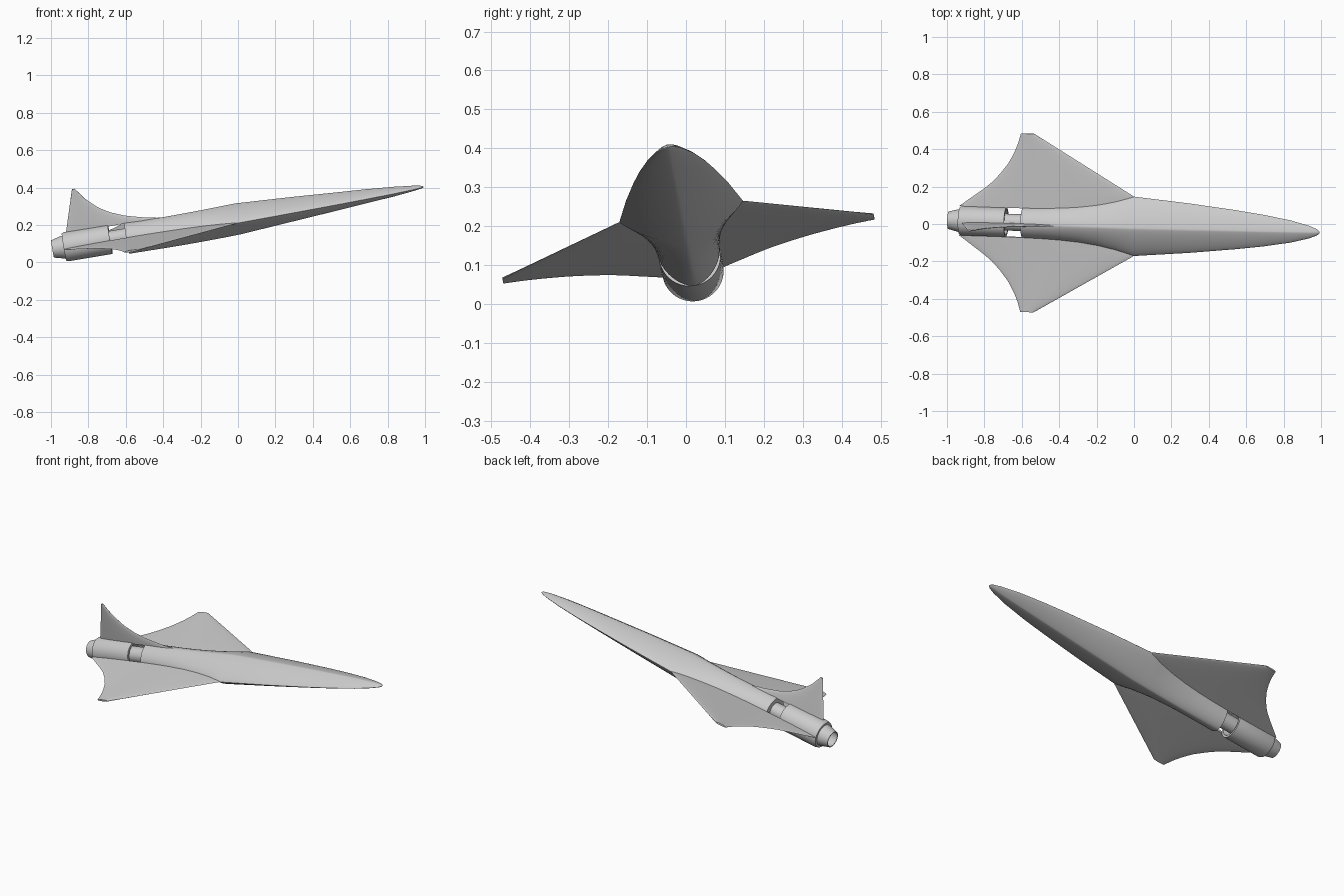
import bpy, bmesh, math
from mathutils import Matrix, Vector

if "Cube" in bpy.data.objects:
    bpy.data.objects.remove(bpy.data.objects["Cube"])

# Aircraft frame: local x = nose, y = span, z = up; banked and pitched in world
fwd = Vector((0.986, -0.0325, 0.165)).normalized()
side = Vector((0.004, 0.985, 0.17))
side = (side - fwd * side.dot(fwd)).normalized()
up = fwd.cross(side)
POSE = Matrix((fwd, side, up)).transposed().to_4x4()
POSE.translation = Vector((0, -0.0125, 0.238))


def loft(name, rings, caps=True, closed=False):
    """Skin a list of equal-length closed rings."""
    bm = bmesh.new()
    vs = [[bm.verts.new(p) for p in r] for r in rings]
    n = len(vs[0])
    pairs = list(zip(vs, vs[1:]))
    if closed:
        pairs.append((vs[-1], vs[0]))
    for a, b in pairs:
        for i in range(n):
            j = (i + 1) % n
            bm.faces.new((a[i], a[j], b[j], b[i]))
    if caps and not closed:
        bm.faces.new(vs[0])
        bm.faces.new(vs[-1])
    bmesh.ops.recalc_face_normals(bm, faces=bm.faces)
    me = bpy.data.meshes.new(name)
    bm.to_mesh(me)
    bm.free()
    ob = bpy.data.objects.new(name, me)
    bpy.context.collection.objects.link(ob)
    ob.matrix_world = POSE
    bpy.ops.object.select_all(action='DESELECT')
    bpy.context.view_layer.objects.active = ob
    ob.select_set(True)
    bpy.ops.object.shade_smooth_by_angle(angle=math.radians(28))
    return ob


def lathe(name, profile, closed=False, n=48):
    """Revolve (x, radius) points round the engine axis."""
    rings = [[(x, r * math.cos(2 * math.pi * i / n), r * math.sin(2 * math.pi * i / n))
              for i in range(n)] for x, r in profile]
    return loft(name, rings, closed=closed)


def interp(table, t):
    for a, b in zip(table, table[1:]):
        if a[0] <= t <= b[0]:
            k = (t - a[0]) / (b[0] - a[0])
            return [p + (q - p) * k for p, q in zip(a, b)]
    return list(table[-1])


def blade(name, stations, thick, place, n=14):
    """Thin lens-section surface; stations are (span, leading x, trailing x)."""
    rings = []
    for k, (span, le, te) in enumerate(stations):
        t = thick * (1 - 0.35 * k / (len(stations) - 1))
        ring = []
        for i in range(2 * n):
            a = math.pi * i / n
            c = (1 - math.cos(a)) / 2
            ring.append(place(le + (te - le) * c, span, t * math.sin(a)))
        rings.append(ring)
    return loft(name, rings)


# Fuselage: x, half width, height above, depth below, section exponent
body = [(-0.605, 0.081, 0.076, 0.094, 1.7), (-0.5, 0.084, 0.072, 0.095, 1.6),
        (-0.4, 0.089, 0.071, 0.096, 1.5), (-0.3, 0.098, 0.072, 0.096, 1.4),
        (-0.2, 0.112, 0.074, 0.095, 1.35), (-0.1, 0.133, 0.077, 0.093, 1.3),
        (0, 0.161, 0.08, 0.09, 1.25), (0.3, 0.134, 0.064, 0.067, 1.25),
        (0.55, 0.106, 0.048, 0.048, 1.25), (0.7, 0.086, 0.039, 0.036, 1.25),
        (0.85, 0.06, 0.027, 0.024, 1.3), (0.95, 0.034, 0.016, 0.013, 1.4),
        (0.99, 0.018, 0.009, 0.007, 1.5), (1.0, 0.011, 0.006, 0.005, 1.6),
        (1.006, 0.003, 0.002, 0.002, 2)]
rings = []
for x, w, h, d, e in body:
    ring = []
    for i in range(48):
        a = 2 * math.pi * i / 48
        c, s = math.cos(a), math.sin(a)
        y = w * math.copysign(abs(c) ** (2 / e), c)
        z = (h if s > 0 else d) * math.copysign(abs(s) ** (2 / e), s)
        ring.append((x, y, z))
    rings.append(ring)
loft("fuselage", rings)

# Wings: straight leading edge, concave trailing edge, clipped tip
trail = [(0.079, -0.95), (0.1, -0.92), (0.13, -0.88), (0.17, -0.825), (0.21, -0.775),
         (0.26, -0.728), (0.32, -0.682), (0.38, -0.65), (0.43, -0.63), (0.484, -0.615)]
wing = []
for k in range(25):
    span = 0.079 + (0.484 - 0.079) * k / 24
    lead = min(0, -0.532 * (span - 0.161) / (0.478 - 0.161))
    wing.append((span, lead, interp(trail, span)[1]))
for sign, label in ((1, "left"), (-1, "right")):
    blade(label + "_wing", wing, 0.008, lambda x, s, t, g=sign: (x, g * s, t))

# Tail fin with a swept, concave leading edge
edge = [(0.072, -0.42), (0.088, -0.5), (0.113, -0.594), (0.145, -0.67),
        (0.18, -0.727), (0.24, -0.79), (0.302, -0.834)]
fin = []
for k in range(17):
    z = 0.072 + 0.23 * k / 16
    fin.append((z, interp(edge, z)[1], -0.925 + 0.075 * (z - 0.06) / 0.24))
blade("tail_fin", fin, 0.008, lambda x, s, t: (x, t, s))

# Engine: core shaft across the gap, hollow nacelle, open nozzle
lathe("engine_core", [(-0.93, 0.045), (-0.58, 0.045)])
lathe("engine_nacelle", [(-0.693, 0.079), (-0.93, 0.079), (-0.944, 0.074),
                         (-0.944, 0.046), (-0.9, 0.046), (-0.76, 0.046), (-0.693, 0.066)],
      closed=True)
lathe("exhaust_nozzle", [(-0.935, 0.063), (-0.955, 0.06), (-1.006, 0.047),
                         (-1.006, 0.042), (-0.935, 0.052)], closed=True)
